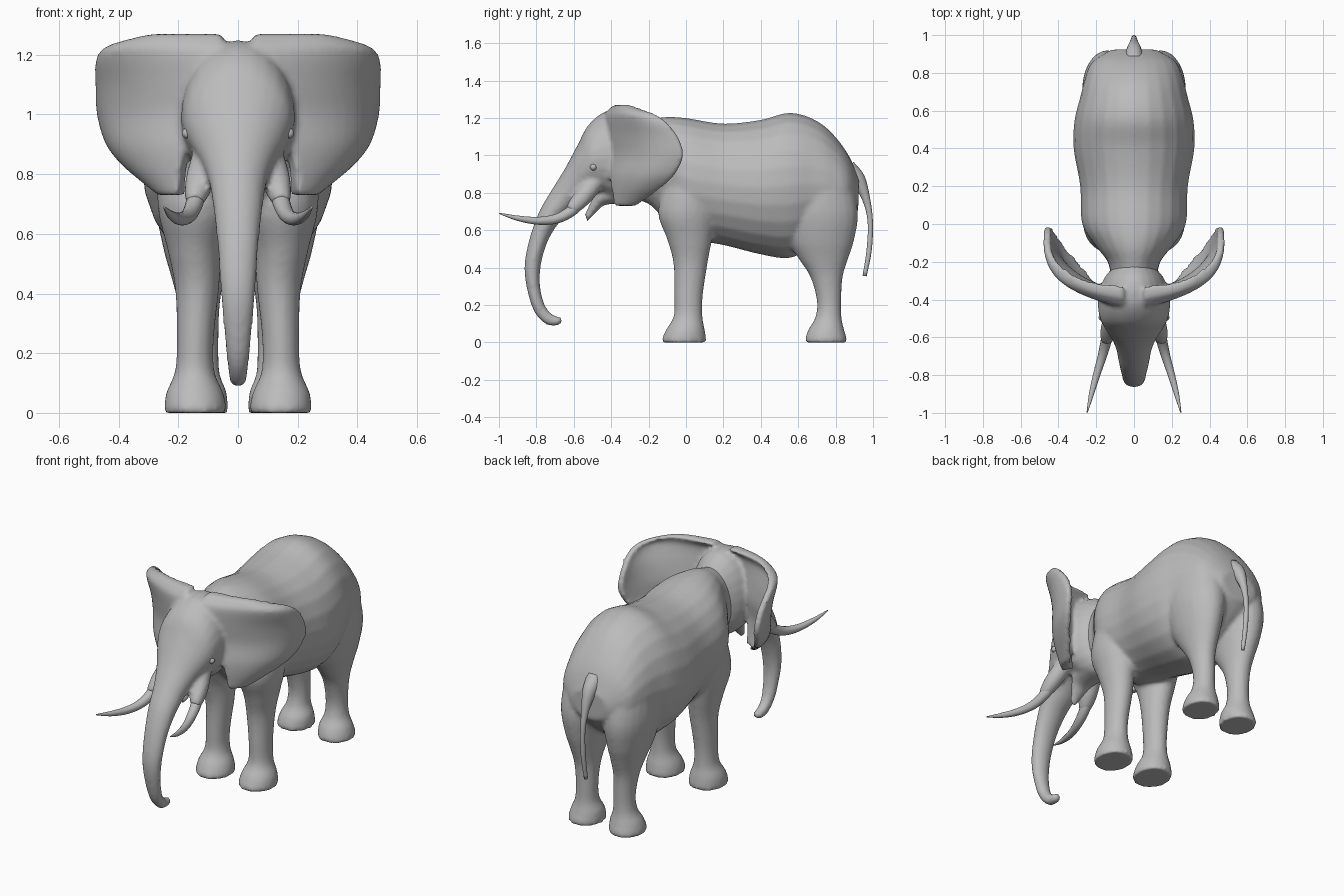
import bpy, bmesh, math
from mathutils import Vector

cube = bpy.data.objects.get("Cube")
if cube:
    bpy.data.objects.remove(cube, do_unlink=True)


def material(name, value):
    mat = bpy.data.materials.new(name)
    mat.use_nodes = True
    mat.diffuse_color = (value, value, value, 1)
    mat.node_tree.nodes["Principled BSDF"].inputs["Base Color"].default_value = (value, value, value, 1)
    return mat


GREY = material("grey", 0.5)


def catmull(rows, steps=4):
    """Smoothly resample a list of equal-length tuples."""
    rows = [Vector(r) for r in rows]
    out = []
    for i in range(len(rows) - 1):
        a, b, c, d = rows[max(i - 1, 0)], rows[i], rows[i + 1], rows[min(i + 2, len(rows) - 1)]
        for s in range(steps):
            t = s / steps
            out.append(b + (c - a) * (t / 2) + (a * 2 - b * 5 + c * 4 - d) * (t * t / 2)
                       + (b * 3 - a - c * 3 + d) * (t ** 3 / 2))
    return out + [rows[-1]]


def loft(bm, rings):
    """Closed shell through rings of points."""
    loops = [[bm.verts.new(p) for p in ring] for ring in rings]
    n = len(loops[0])
    for a, b in zip(loops, loops[1:]):
        for i in range(n):
            j = (i + 1) % n
            bm.faces.new((a[i], a[j], b[j], b[i]))
    bm.faces.new(loops[0][::-1])
    bm.faces.new(loops[-1])


def limb(bm, stations, side=1, sides=24):
    """Stations: x, front/top edge (y, z), back/bottom edge (y, z), half width."""
    rings = []
    for x, y1, z1, y2, z2, w in catmull(stations):
        mid = Vector((x * side, (y1 + y2) / 2, (z1 + z2) / 2))
        up = Vector((0, (y1 - y2) / 2, (z1 - z2) / 2))
        rings.append([mid + up * math.cos(k * math.tau / sides)
                      + Vector((w * math.sin(k * math.tau / sides), 0, 0)) for k in range(sides)])
    loft(bm, rings)


def tube(bm, points, side=1):
    """Round tapering tube through x, y, z, radius."""
    stations = []
    for i, (x, y, z, r) in enumerate(points):
        a, b = points[max(i - 1, 0)], points[min(i + 1, len(points) - 1)]
        d = Vector((b[1] - a[1], b[2] - a[2])).normalized() * r
        stations.append((x, y - d.y, z + d.x, y + d.y, z - d.x, r))
    limb(bm, stations, side, 14)


def finish(name, bm, fuse=False):
    bmesh.ops.recalc_face_normals(bm, faces=bm.faces)
    mesh = bpy.data.meshes.new(name)
    bm.to_mesh(mesh)
    bm.free()
    mesh.materials.append(GREY)
    obj = bpy.data.objects.new(name, mesh)
    bpy.context.collection.objects.link(obj)
    for p in mesh.polygons:
        p.use_smooth = True
    if fuse:
        # merge overlapping shells into one soft skin
        rm = obj.modifiers.new("Fuse", "REMESH")
        rm.mode = "VOXEL"
        rm.voxel_size = 0.012
        rm.use_smooth_shade = True
        sm = obj.modifiers.new("Soften", "SMOOTH")
        sm.factor = 0.5
        sm.iterations = 5
    return obj


# Torso with four legs
bm = bmesh.new()
torso = [(-.34, 1.15, -.34, .78, .12), (-.22, 1.18, -.2, .74, .135), (-.12, 1.205, -.12, .66, .2),
         (0, 1.2, 0, .56, .275), (.2, 1.17, .2, .52, .285), (.4, 1.19, .4, .47, .32),
         (.55, 1.228, .55, .45, .315), (.68, 1.195, .66, .5, .285), (.78, 1.12, .76, .55, .26),
         (.87, 1.0, .85, .62, .22), (.925, .87, .92, .7, .12)]
limb(bm, [(0, *s) for s in torso])
# x, front y, back y, half width, height
front_leg = [(.13, -.1, .18, .13, .9), (.14, -.15, .17, .13, .7), (.145, -.1, .14, .092, .55),
             (.137, -.067, .115, .074, .42), (.143, -.062, .09, .062, .25), (.145, -.066, .088, .066, .14),
             (.145, -.105, .1, .095, .07), (.143, -.128, .108, .104, .02), (.143, -.128, .108, .104, 0)]
hind_leg = [(.13, .5, .88, .13, .9), (.14, .5, .92, .135, .7), (.14, .54, .9, .11, .55),
            (.135, .6, .868, .087, .45), (.13, .665, .838, .068, .35), (.125, .7, .83, .06, .22),
            (.127, .69, .832, .066, .13), (.13, .655, .845, .092, .07), (.135, .637, .86, .1, .02),
            (.135, .637, .86, .1, 0)]
for side in (1, -1):
    for leg in (front_leg, hind_leg):
        limb(bm, [(x, yf, z, yb, z, w) for x, yf, yb, w, z in leg], side)
finish("torso_and_legs", bm, True)

# Head running down into the trunk
bm = bmesh.new()
head = [(-.22, 1.17, -.24, .8, .11), (-.3, 1.24, -.28, .75, .16), (-.42, 1.24, -.36, .745, .19),
        (-.52, 1.165, -.45, .79, .185), (-.58, 1.055, -.5, .8, .16), (-.65, .925, -.55, .765, .12),
        (-.715, .82, -.6, .715, .095), (-.785, .7, -.67, .65, .081), (-.835, .56, -.735, .55, .068),
        (-.863, .42, -.775, .42, .059), (-.853, .3, -.78, .3, .049), (-.815, .17, -.755, .2, .038),
        (-.755, .1, -.72, .155, .031), (-.7, .088, -.685, .138, .027), (-.665, .1, -.66, .135, .022)]
limb(bm, [(0, *s) for s in head])
# Lower jaw
jaw = [(-.38, .86, -.3, .745, .1), (-.47, .82, -.43, .735, .075), (-.505, .76, -.475, .7, .05),
       (-.542, .68, -.528, .645, .02)]
limb(bm, [(0, *s) for s in jaw])
# Ears: horizontal slices given as height, root (x, y), tip (x, y)
ear = [(.73, .19, -.35, .25, -.27), (.77, .185, -.36, .3, -.21), (.83, .18, -.37, .37, -.13),
       (.9, .16, -.38, .425, -.06), (1, .12, -.38, .455, -.015), (1.1, .08, -.4, .46, -.045),
       (1.18, .05, -.41, .46, -.11), (1.225, .05, -.4, .43, -.18), (1.255, .05, -.37, .34, -.26),
       (1.27, .06, -.35, .27, -.3)]
for side in (1, -1):
    rings = []
    for z, xr, yr, xt, yt in catmull(ear, 3):
        root, tip = Vector((xr, yr)), Vector((xt, yt))
        bend = Vector((xt, yr + .3 * (yt - yr)))
        front, back = [], []
        for k in range(13):
            t = k / 12
            p = root * (1 - t) ** 2 + bend * 2 * t * (1 - t) + tip * t * t
            d = ((bend - root) * (1 - t) + (tip - bend) * t).normalized()
            n = Vector((d.y, -d.x)) * (.036 - .018 * t)
            front.append(Vector(((p + n).x * side, (p + n).y, z)))
            back.append(Vector(((p - n).x * side, (p - n).y, z)))
        rings.append(front + back[::-1])
    loft(bm, rings)
    # Tusk sockets
    tube(bm, [(.1, -.47, .88, .05), (.125, -.54, .79, .05), (.138, -.59, .735, .042),
              (.145, -.62, .705, .03)], side)
finish("head_ears_and_trunk", bm, True)

# Tusks and eyes
for side, label in ((1, "left"), (-1, "right")):
    bm = bmesh.new()
    tube(bm, [(.13, -.55, .77, .032), (.145, -.61, .705, .03), (.165, -.69, .662, .026),
              (.195, -.79, .65, .021), (.225, -.9, .664, .014), (.248, -.998, .69, .003)], side)
    finish(label + "_tusk", bm)
    bm = bmesh.new()
    bmesh.ops.create_uvsphere(bm, u_segments=14, v_segments=8, radius=.018)
    eye = finish(label + "_eye", bm)
    eye.location = (.17 * side, -.495, .937)

# Tail
bm = bmesh.new()
tube(bm, [(0, .86, .93, .05), (0, .92, .87, .04), (0, .962, .77, .022), (0, .985, .65, .014),
          (0, .98, .5, .014), (0, .955, .355, .011)])
finish("tail", bm)
